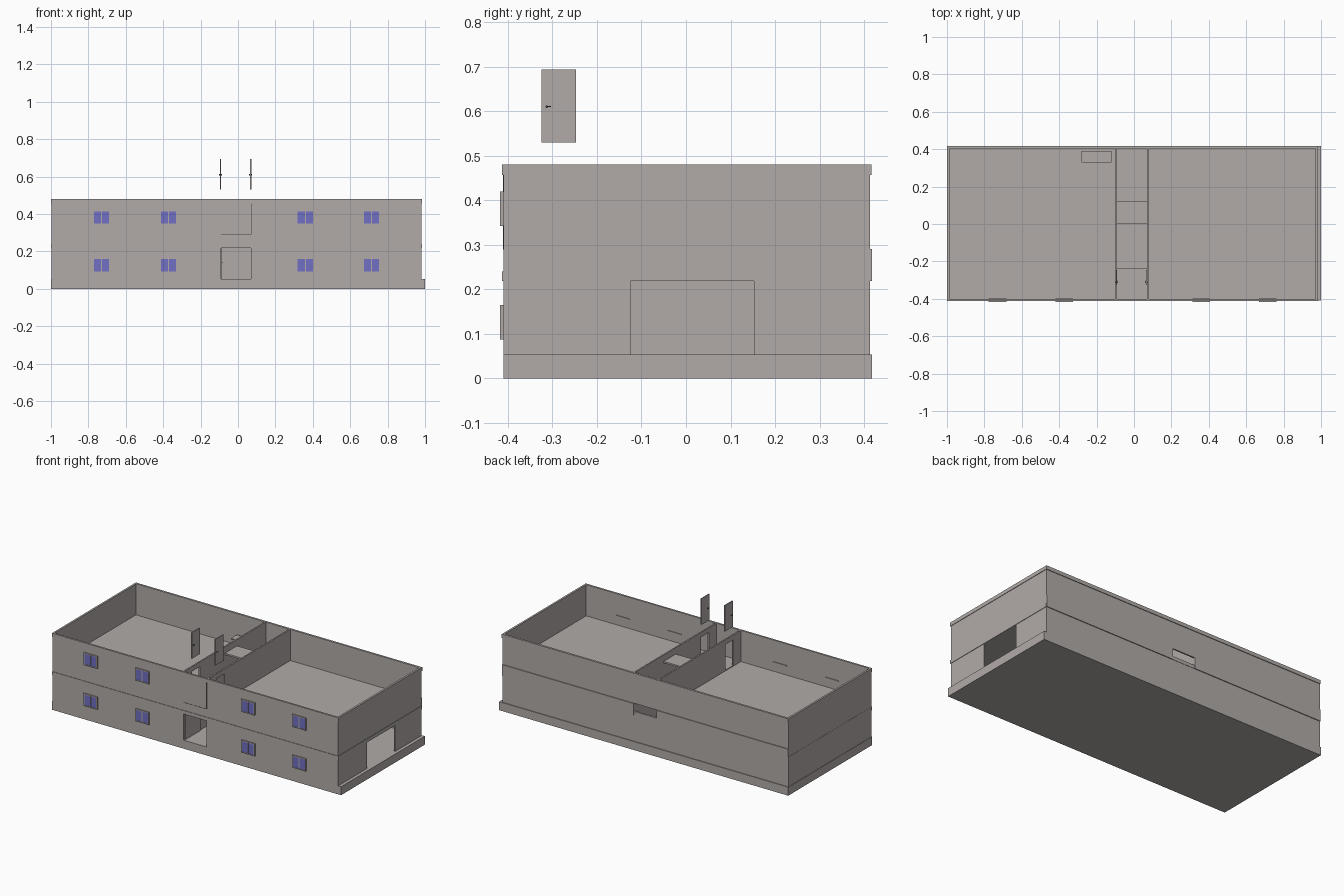
import bpy, bmesh

if "Cube" in bpy.data.objects:
    bpy.data.objects.remove(bpy.data.objects["Cube"])

def material(name, rgb):
    m = bpy.data.materials.new(name)
    m.diffuse_color = (*rgb, 1)
    m.use_nodes = True
    m.node_tree.nodes["Principled BSDF"].inputs["Base Color"].default_value = m.diffuse_color
    return m

GREY = material("warm grey plaster", (0.44, 0.41, 0.395))
BLUE = material("violet glass", (0.165, 0.16, 0.55))
DARK = material("dark metal", (0.05, 0.05, 0.05))

def boxes(name, parts, mat=GREY):
    """One object made of boxes given as (x0, x1, y0, y1, z0, z1)."""
    bm = bmesh.new()
    for x0, x1, y0, y1, z0, z1 in parts:
        for v in bmesh.ops.create_cube(bm, size=1)["verts"]:
            v.co.x = x1 if v.co.x > 0 else x0
            v.co.y = y1 if v.co.y > 0 else y0
            v.co.z = z1 if v.co.z > 0 else z0
    me = bpy.data.meshes.new(name)
    bm.to_mesh(me)
    bm.free()
    me.materials.append(mat)
    ob = bpy.data.objects.new(name, me)
    bpy.context.collection.objects.link(ob)
    return ob

def wall(name, along, side, span, zs, hole=None):
    """Wall running along x or y, with an optional hole (a0, a1, z0, z1)."""
    a, b = span
    z0, z1 = zs
    if hole:
        h0, h1, k0, k1 = hole
        cells = [(a, h0, z0, z1), (h1, b, z0, z1), (h0, h1, z0, k0), (h0, h1, k1, z1)]
    else:
        cells = [(a, b, z0, z1)]
    parts = []
    for p, q, r, s in cells:
        if q - p > 1e-4 and s - r > 1e-4:
            parts.append((p, q, *side, r, s) if along == "x" else (*side, p, q, r, s))
    return boxes(name, parts)

def ring(name, x0, x1, y0, y1, z0, z1, t=0.012):
    """Rectangular band around the building."""
    return boxes(name, [(x0, x1, y0, y0 + t, z0, z1), (x0, x1, y1 - t, y1, z0, z1),
                        (x0, x0 + t, y0 + t, y1 - t, z0, z1), (x1 - t, x1, y0 + t, y1 - t, z0, z1)])

BASE, CEIL, FLOOR, TOP = 0.053, 0.218, 0.285, 0.48
L, R, F, B = -0.998, 0.98, -0.41, 0.413      # outer wall faces
T = 0.009                                    # wall thickness
C0, C1 = -0.09, 0.07                         # corridor between these x

# foundation
boxes("foundation", [(-1, 1, -0.41, 0.418, 0, BASE)])

# outer walls
wall("front_wall", "x", (F, F + T), (L, R), (BASE, TOP), (C0, C1, BASE, 0.22))
wall("back_wall", "x", (B - T, B), (L, R), (BASE, TOP), (C0, C1, CEIL, 0.29))
wall("left_wall", "y", (L, L + T), (F + T, B - T), (BASE, TOP))
wall("right_wall", "y", (R - T, R), (F + T, B - T), (BASE, TOP), (-0.125, 0.153, BASE, CEIL))

# trim bands
ring("top_band", L - 0.001, R + 0.003, -0.413, 0.417, 0.457, TOP)
ring("floor_band", L - 0.001, R + 0.003, -0.413, 0.415, CEIL, 0.24)
boxes("back_floor_band", [(L, C0, B, 0.418, CEIL, 0.29), (C1, R, B, 0.418, CEIL, 0.29)])

# upper floors either side of the corridor
boxes("upper_floor", [(L + T, C0 - T, F + T, B - T, CEIL, FLOOR),
                      (C1 + T, R - T, F + T, B - T, CEIL, FLOOR)])

# corridor walls with upstairs doorways
DOOR = (-0.325, -0.247)
for name, x in (("left", C0 - T), ("right", C1)):
    wall(name + "_corridor_wall", "y", (x, x + T), (F + T, B - T), (BASE, TOP),
         (*DOOR, 0.29, 0.45))

# corridor landings and loose stair plate
boxes("front_landing", [(C0, C1, F + T, -0.235, 0.27, 0.29)])
boxes("upper_landing", [(C0, C1, 0.0, 0.12, 0.43, 0.44)])
boxes("stair_plate", [(-0.28, -0.12, 0.33, 0.39, 0.35, 0.356)])

# raised doors and handles
for name, x in (("left", -0.093), ("right", 0.068)):
    boxes(name + "_door", [(x - 0.003, x + 0.003, *DOOR, 0.53, 0.693)])
    boxes(name + "_door_handle", [(x - 0.008, x + 0.008, -0.314, -0.311, 0.607, 0.613),
                                  (x - 0.008, x - 0.006, -0.316, -0.303, 0.609, 0.612),
                                  (x + 0.006, x + 0.008, -0.316, -0.303, 0.609, 0.612)], DARK)

# entrance door standing open against the corridor wall
boxes("entrance_door", [(C0, C0 + 0.005, -0.395, -0.25, BASE, 0.215)])
boxes("entrance_door_handle", [(C0 + 0.005, C0 + 0.01, -0.27, -0.257, 0.137, 0.14)], DARK)

# entrance joint lines
boxes("entrance_joint", [(C1 - 0.001, C1 + 0.001, F - 0.001, F, 0.29, 0.457),
                         (C0, C1, F - 0.001, F, 0.289, 0.291)], DARK)

# windows: frame, two panes and inner sill
for row, z in (("lower", 0.126), ("upper", 0.381)):
    for i, x in enumerate((-0.73, -0.372, 0.36, 0.714)):
        n = f"{row}_window_{i + 1}"
        w, h, e = 0.047, 0.039, 0.006
        y0, y1 = -0.418, F
        boxes(n + "_frame", [(x - w, x - w + e, y0, y1, z - h, z + h),
                             (x + w - e, x + w, y0, y1, z - h, z + h),
                             (x - w + e, x + w - e, y0, y1, z - h, z - h + e),
                             (x - w + e, x + w - e, y0, y1, z + h - e, z + h),
                             (x - 0.003, x + 0.003, y0, y1, z - h + e, z + h - e)])
        boxes(n + "_panes", [(x - w + e, x - 0.003, -0.416, y1, z - h + e, z + h - e),
                             (x + 0.003, x + w - e, -0.416, y1, z - h + e, z + h - e)], BLUE)
        boxes(n + "_sill", [(x - w, x + w, F + T, F + T + 0.004, z - h, z - h + 0.004)])
